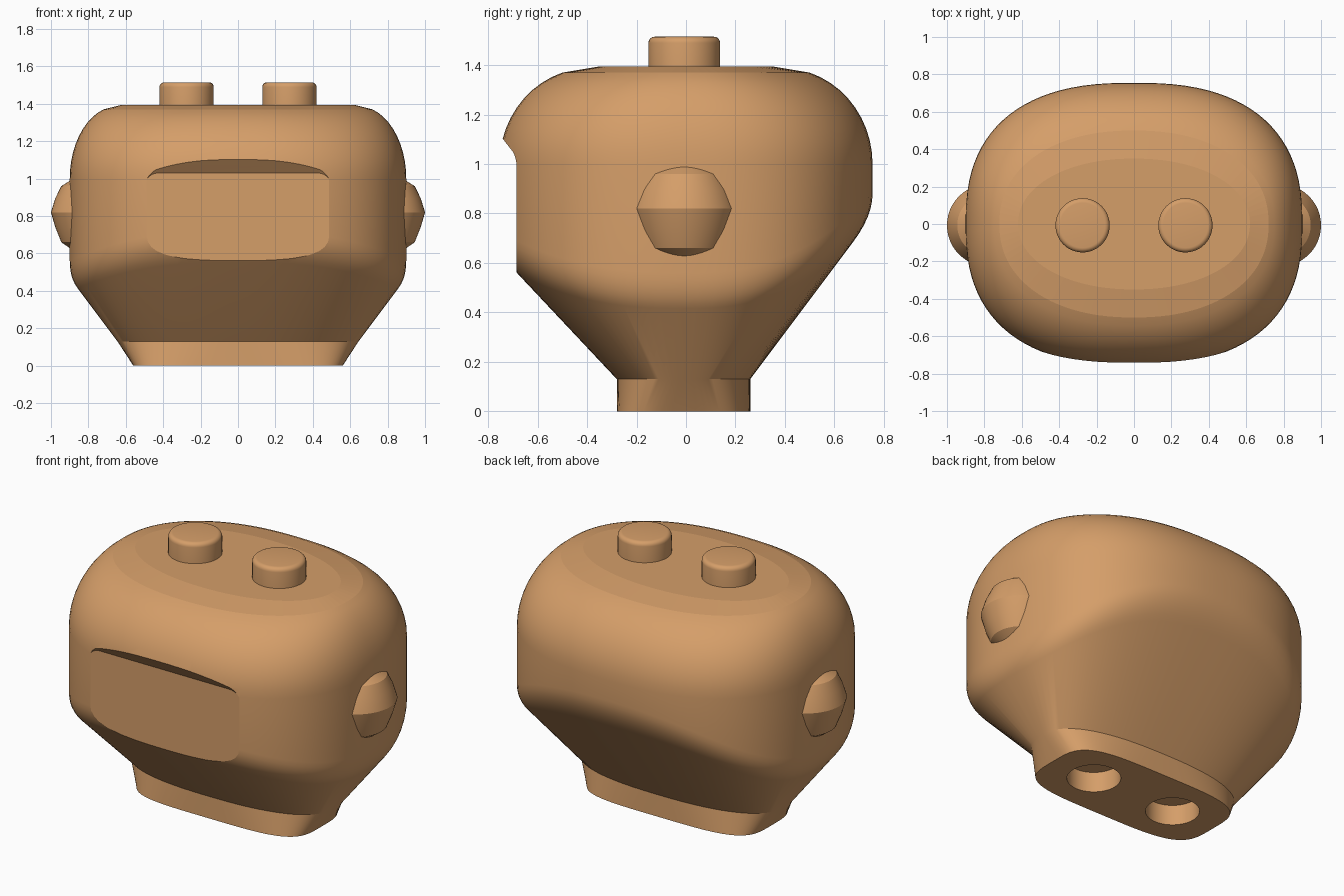
import bpy, bmesh, math

if "Cube" in bpy.data.objects:
    bpy.data.objects.remove(bpy.data.objects["Cube"])

SEG = 96

tan = bpy.data.materials.new("warm_tan")
tan.diffuse_color = (0.665, 0.342, 0.141, 1)
tan.use_nodes = True
tan.node_tree.nodes["Principled BSDF"].inputs["Base Color"].default_value = tan.diffuse_color


def make(name, bm):
    bmesh.ops.recalc_face_normals(bm, faces=bm.faces)
    me = bpy.data.meshes.new(name)
    bm.to_mesh(me)
    bm.free()
    me.materials.append(tan)
    ob = bpy.data.objects.new(name, me)
    bpy.context.collection.objects.link(ob)
    return ob


def loft(name, rings):
    """Skin a stack of equal-length rings and cap both ends."""
    bm = bmesh.new()
    rows = [[bm.verts.new(p) for p in r] for r in rings]
    n = len(rows[0])
    for a, b in zip(rows, rows[1:]):
        for i in range(n):
            j = (i + 1) % n
            bm.faces.new((a[i], a[j], b[j], b[i]))
    bm.faces.new(rows[0][::-1])
    bm.faces.new(rows[-1])
    return make(name, bm)


def activate(ob):
    bpy.ops.object.select_all(action='DESELECT')
    ob.select_set(True)
    bpy.context.view_layer.objects.active = ob


def smooth(ob, deg):
    activate(ob)
    bpy.ops.object.shade_smooth_by_angle(angle=math.radians(deg))


def cut(ob, cutter):
    activate(ob)
    m = ob.modifiers.new("cut", 'BOOLEAN')
    m.operation = 'DIFFERENCE'
    m.solver = 'EXACT'
    m.object = cutter
    bpy.ops.object.modifier_apply(modifier=m.name)
    bpy.data.objects.remove(cutter)


def oval(t, rx, ry, n):
    c, s = math.cos(t), math.sin(t)
    return (rx * math.copysign(abs(c) ** (2 / n), c),
            ry * math.copysign(abs(s) ** (2 / n), s))


def lathe(name, profile, cx, cy, seg=48):
    return loft(name, [[(cx + r * math.cos(2 * math.pi * i / seg),
                         cy + r * math.sin(2 * math.pi * i / seg), z)
                        for i in range(seg)] for r, z in profile])


def head_column(t):
    """One vertical profile of the head, from neck to crown."""
    s = math.sin(t)
    nx, ny = oval(t, 0.56, 0.27, 4)
    bx, by = oval(t, 0.645, 0.27, 2.5)
    kx, ky = oval(t, 0.9, 0.755, 2.5)
    col = [(nx, ny - 0.01, 0), (bx, by - 0.01, 0.13)]
    # rounded turn from the tapered jaw to the upright wall
    kz = 0.47 + s * s * (0.32 if s > 0 else 0.165)
    lo = [k + 0.16 * (b - k) for k, b in zip((kx, ky, kz), (bx, by - 0.01, 0.13))]
    hi = (kx, ky, kz + 0.09)
    for i in range(7):
        u = i / 6
        col.append(tuple((1 - u) ** 2 * a + 2 * u * (1 - u) * b + u * u * c
                         for a, b, c in zip(lo, (kx, ky, kz), hi)))
    # domed shoulder
    for i in range(11):
        a = math.radians(72) * i / 10
        f = (1 - math.cos(a)) / (1 - math.cos(math.radians(72)))
        z = 1.0 + 0.37 * math.sin(a) / math.sin(math.radians(72))
        x, y = oval(t, 0.9 - 0.18 * f, 0.755 - 0.255 * f, 2.5 - 0.3 * f)
        col.append((x, y, z))
    x, y = oval(t, 0.62, 0.35, 2.1)
    col.append((x, y, 1.395))
    return col


# Head
columns = [head_column(2 * math.pi * (i + 0.5) / SEG) for i in range(SEG)]
head = loft("head", list(zip(*columns)))


# Flat face panel with a sloping brow
def face_outline(y, half, top):
    pts = [(-half, y, 0.35), (half, y, 0.35)]
    arc = [(half - 0.07 + 0.07 * math.cos(a), top - 0.06 + 0.06 * math.sin(a))
           for a in [math.pi / 2 * i / 8 for i in range(9)]]
    pts += [(x, y, z) for x, z in arc]
    pts += [(-x, y, z) for x, z in reversed(arc)]
    return pts


cut(head, loft("face_cutter", [face_outline(-0.685, 0.495, 1.03),
                               face_outline(-0.86, 0.53, 1.255)]))

# Sockets under the neck
for side in (-1, 1):
    cut(head, lathe("socket_cutter", [(0.145, -0.1), (0.145, 0.12)],
                    side * 0.275, -0.007))

smooth(head, 19)
for e in head.data.edges:
    if all(head.data.vertices[v].co.z > 1.365 for v in e.vertices):
        e.use_edge_sharp = True
sharp = head.data.attributes.get("sharp_edge")

# Ears and top studs
for side, label in ((-1, "left"), (1, "right")):
    ear = lathe(label + "_ear",
                [(0.10, 0.615), (0.165, 0.66), (0.197, 0.74), (0.22, 0.82),
                 (0.197, 0.895), (0.165, 0.96), (0.10, 1.0)],
                side * 0.78, -0.007)
    smooth(ear, 22)
    bevel = [(0.12 + 0.025 * math.cos(a), 1.49 + 0.025 * math.sin(a))
             for a in [math.pi / 2 * i / 5 for i in range(6)]]
    stud = lathe(label + "_stud", [(0.145, 1.37)] + bevel, side * 0.275, -0.007)
    smooth(stud, 30)
